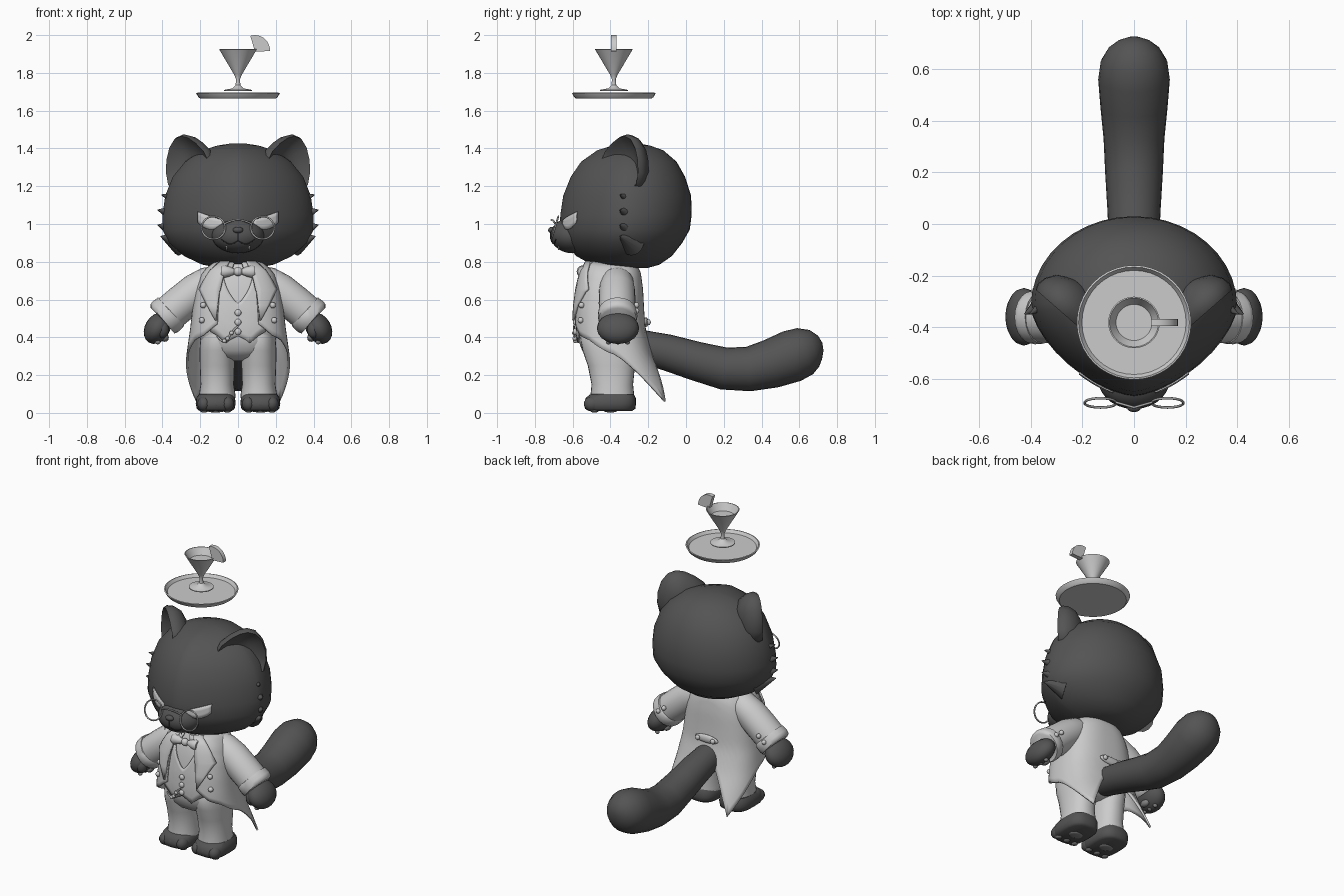
import bpy, bmesh, math
from mathutils import Vector, Matrix

if "Cube" in bpy.data.objects:
    bpy.data.objects.remove(bpy.data.objects["Cube"])


def material(name, v):
    m = bpy.data.materials.new(name)
    m.diffuse_color = (v, v, v, 1)
    m.use_nodes = True
    m.node_tree.nodes["Principled BSDF"].inputs["Base Color"].default_value = m.diffuse_color
    return m


FUR, CLOTH = material("dark fur", 0.088), material("light cloth", 0.6)
BLACK, METAL, PAD = material("black", 0.03), material("grey metal", 0.4), material("grey pad", 0.22)


def finish(bm, name, mat, thick=0, angle=50):
    bmesh.ops.recalc_face_normals(bm, faces=bm.faces)
    me = bpy.data.meshes.new(name)
    bm.to_mesh(me)
    bm.free()
    me.materials.append(mat)
    me.shade_smooth()
    me.set_sharp_from_angle(angle=math.radians(angle))
    ob = bpy.data.objects.new(name, me)
    bpy.context.collection.objects.link(ob)
    if thick:
        mod = ob.modifiers.new("thickness", "SOLIDIFY")
        mod.thickness, mod.offset = thick, 0
    return ob


def grid(name, rows, mat, wrap=True, caps=True, thick=0, angle=50):
    bm = bmesh.new()
    vs = [[bm.verts.new(p) for p in r] for r in rows]
    n = len(vs[0])
    for a, b in zip(vs, vs[1:]):
        for i in range(n if wrap else n - 1):
            j = (i + 1) % n
            bm.faces.new((a[i], a[j], b[j], b[i]))
    if caps and wrap:
        bm.faces.new(vs[0])
        bm.faces.new(vs[-1])
    return finish(bm, name, mat, thick, angle)


def ball(name, c, r, mat, rot=None, seg=20):
    bm = bmesh.new()
    r = r if isinstance(r, tuple) else (r, r, r)
    m = Matrix.Translation(c) @ (rot or Matrix()) @ Matrix.Diagonal((*r, 1))
    bmesh.ops.create_uvsphere(bm, u_segments=seg, v_segments=seg // 2, radius=1, matrix=m)
    return finish(bm, name, mat)


def cone(name, base, tip, r, mat):
    base, tip = Vector(base), Vector(tip)
    d = tip - base
    bm = bmesh.new()
    m = Matrix.Translation((base + tip) / 2) @ d.to_track_quat("Z", "Y").to_matrix().to_4x4()
    bmesh.ops.create_cone(bm, cap_ends=True, segments=12, radius1=r, radius2=0.002, depth=d.length, matrix=m)
    return finish(bm, name, mat)


def wire(name, pts, r, mat, cyclic=False):
    cu = bpy.data.curves.new(name, "CURVE")
    cu.dimensions, cu.bevel_depth, cu.bevel_resolution = "3D", r, 2
    sp = cu.splines.new("POLY")
    sp.points.add(len(pts) - 1)
    for p, q in zip(sp.points, pts):
        p.co = (*q, 1)
    sp.use_cyclic_u = cyclic
    cu.materials.append(mat)
    ob = bpy.data.objects.new(name, cu)
    bpy.context.collection.objects.link(ob)


def tube(name, path, mat, n=20):
    # path rows: x, y, z, radius
    P = [Vector(p[:3]) for p in path]
    rows = []
    for i, p in enumerate(path):
        d = (P[min(i + 1, len(P) - 1)] - P[max(i - 1, 0)]).normalized()
        u = d.cross(Vector((0, 1, 0) if abs(d.y) < 0.7 else (1, 0, 0))).normalized()
        v = d.cross(u)
        rows.append([P[i] + p[3] * (u * math.cos(k * math.tau / n) + v * math.sin(k * math.tau / n)) for k in range(n)])
    return grid(name, rows, mat)


def lathe(name, prof, y, mat, n=40):
    return grid(name, [[(r * math.cos(k * math.tau / n), y + r * math.sin(k * math.tau / n), z)
                        for k in range(n)] for r, z in prof], mat, angle=35)


def interp(table, z):
    t = sorted(table)
    if z <= t[0][0]:
        return t[0][1:]
    for a, b in zip(t, t[1:]):
        if z <= b[0]:
            f = (z - a[0]) / (b[0] - a[0])
            return [p + (q - p) * f for p, q in zip(a[1:], b[1:])]
    return t[-1][1:]


def surf(table, deg, z, p=0.75, off=0.0, cx=0.0):
    # point on a lofted body: 0 degrees is the front
    w, yf, yb = interp(table, z)
    a = math.radians(deg)
    s, c = math.sin(a), math.cos(a)
    if p > 1 and c < 0:
        p = 1
    x = (w + off) * math.copysign(abs(s) ** p, s)
    return Vector((cx + x, (yf + yb) / 2 - ((yb - yf) / 2 + off) * math.copysign(abs(c) ** p, c), z))


def loft(name, table, mat, p=0.75, cx=0.0, n=40):
    grid(name, [[surf(table, k * 360 / n, r[0], p, 0, cx) for k in range(n)] for r in sorted(table)], mat)


# head: height, half width, front, back
HEAD = [(.768, .10, -.42, -.2), (.785, .19, -.50, -.14), (.83, .285, -.58, -.075), (.90, .365, -.645, -.02),
        (.97, .40, -.67, .02), (1.05, .40, -.665, .03), (1.15, .385, -.65, .027), (1.25, .345, -.61, -.005),
        (1.33, .28, -.555, -.05), (1.39, .19, -.47, -.12), (1.415, .11, -.39, -.19), (1.426, .04, -.32, -.25)]
loft("head", HEAD, FUR, 1.3)
MC, MR = (0, -.60, .94), (.14, .118, .095)
ball("muzzle", MC, MR, FUR, seg=28)
ball("nose", (0, -.71, .968), (.028, .02, .017), FUR)


def on_muzzle(x, z):
    d = 1 - (x / MR[0]) ** 2 - ((z - MC[2]) / MR[2]) ** 2
    return (x, MC[1] - MR[1] * math.sqrt(max(d, 0)) - .001, z)


wire("mouth", [on_muzzle(i * .01, .912 - .018 * math.sin(abs(i) / 8 * math.pi)) for i in range(-9, 10)], .0025, BLACK)
wire("lip_cleft", [on_muzzle(0, z) for z in (.955, .93, .912)], .0025, BLACK)

EAR = [(0, 1.33), (.12, 1.39), (.3, 1.435), (.48, 1.465), (.64, 1.475), (.8, 1.458), (.92, 1.41),
       (.99, 1.34), (1.0, 1.27), (.95, 1.2), (.7, 1.17), (.4, 1.18), (.15, 1.24)]
for s in (-1, 1):
    # cupped ears facing forwards and outwards
    rows = []
    for k, d in ((.05, -.05), (.4, -.042), (.7, -.022), (.85, 0), (.94, .012), (1, -.01), (.96, -.045), (.78, -.085), (.4, -.115), (.05, -.125)):
        rows.append([])
        for u, z in EAR:
            u, z = .55 + (u - .55) * k, 1.31 + (z - 1.31) * k
            rows[-1].append((s * (.14 + .24 * u + d * .66), -.45 + .21 * u - d * .75, z))
    grid("ear", rows, FUR, angle=70)
    # cheek fur tufts
    for z, t, r in ((1.14, .405, .05), (1.06, .425, .07), (.98, .425, .075), (.92, .41, .07)):
        cone("cheek_tuft", (s * .30, -.28, z - .02), (s * t, -.35, z + .015), r, FUR)
    # slanted eyes laid on the face
    rows = [[], [], [], []]
    for i in range(9):
        f = i / 8
        x = .08 + .13 * f
        top, low = 1.02 + .045 * f, 1.015 - .045 * math.sin(math.pi * (.1 + .85 * f))
        for j in range(4):
            z = low + (top - low) * j / 3
            a = math.degrees(math.asin((x / interp(HEAD, z)[0]) ** (1 / 1.3)))
            rows[j].append(surf(HEAD, s * a, z, 1.3, .005))
    grid("eye", rows, CLOTH, False, thick=.006)
    cone("fang", (s * .06, -.672, .895), (s * .06, -.675, .862), .008, CLOTH)
    # spectacles
    wire("spectacle_rim", [(s * (.13 + .062 * math.cos(t * math.tau / 32)), -.694 + .018 * math.sin(t * math.tau / 32),
                            .98 + .06 * math.sin(t * math.tau / 32)) for t in range(32)], .005, METAL, True)
wire("spectacle_bridge", [(.07 * i / 5, -.712 + .02 * abs(i) / 5, 1.0 + .022 * math.cos(i / 5 * 1.5)) for i in range(-5, 6)], .005, METAL)

# torso, hips and trouser legs
TORSO = [(.275, .05, -.45, -.33), (.295, .125, -.52, -.27), (.33, .175, -.55, -.25), (.38, .197, -.568, -.245),
         (.45, .22, -.572, -.24), (.55, .218, -.567, -.245),
         (.65, .2, -.552, -.25), (.74, .165, -.53, -.265), (.80, .1, -.5, -.29)]
loft("torso", TORSO, CLOTH)
LEG = [(.08, .096, -.505, -.275), (.1, .096, -.505, -.275), (.15, .088, -.5, -.28), (.25, .092, -.52, -.27),
       (.33, .094, -.548, -.255), (.4, .088, -.56, -.25), (.45, .075, -.54, -.27)]
COAT = [(.06, .285, -.55, -.055), (.2, .28, -.57, -.128), (.3, .268, -.58, -.178), (.44, .248, -.592, -.22), (.55, .235, -.587, -.228),
        (.65, .218, -.572, -.233), (.74, .185, -.55, -.245), (.77, .155, -.535, -.26), (.80, .115, -.515, -.28)]

# tailcoat with a hem falling to two points behind
HEM = [(20, .47), (40, .41), (60, .385), (90, .31), (112, .2), (125, .12), (135, .06), (150, .17), (170, .33), (180, .4)]
cols = [20 + 5 * i for i in range(65)]
rows = []
for j in range(15):
    rows.append([])
    for a in cols:
        h = interp(HEM, min(a, 360 - a))[0]
        rows[-1].append(surf(COAT, a, .8 + (h - .8) * j / 14))
grid("tailcoat", rows, CLOTH, False, thick=.012)

# waistcoat with a V neck and two hem points
NECK, VHEM = [(0, .58), (20, .73), (34, .74)], [(0, .405), (12, .37), (24, .41), (34, .43)]
grid("waistcoat", [[surf(TORSO, a, interp(NECK, abs(a))[0] * (1 - j / 8) + interp(VHEM, abs(a))[0] * j / 8, off=.008)
                    for a in range(-34, 35, 2)] for j in range(9)], CLOTH, False, thick=.008)
for z in (.53, .48, .43):
    ball("waistcoat_button", surf(TORSO, 0, z, off=.016), (.018, .012, .018), CLOTH, seg=12)

# watch chain with a fob
chain = [surf(TORSO, -22 * t, .46 - .08 * math.sin(2.4 * t), off=.022) for t in [i / 10 for i in range(11)]]
wire("watch_chain", chain, .005, CLOTH)
for i in (2, 4, 6):
    ball("chain_fob", chain[i], .012, CLOTH, seg=10)

# bow tie
ball("bow_knot", (0, -.55, .748), (.024, .022, .024), CLOTH)
for s in (-1, 1):
    bow = [(s * x, -.545, .748, r) for x, r in ((.015, .012), (.04, .024), (.075, .034), (.09, .028))]
    tube("bow_wing", bow, CLOTH, 12)
    # lapels and shirt collar
    LAP = [(.80, 14, 40), (.75, 15, 46), (.70, 16, 52), (.655, 17, 58), (.64, 18, 52), (.57, 19, 35), (.49, 20, 21)]
    grid("lapel", [[surf(COAT, s * (a + (b - a) * k / 5), z, off=.016) for k in range(6)] for z, a, b in LAP],
         CLOTH, False, thick=.012)
    grid("shirt_collar", [[(s * .02, -.53, .795), (s * .1, -.5, .8)], [(s * .03, -.545, .765), (s * .1, -.535, .73)]],
         CLOTH, False, thick=.01)
    for z in (.57, .49):
        ball("coat_button", surf(COAT, s * 44, z, off=.01), .016, CLOTH, seg=12)

    # sleeves, cuffs and mitten paws
    tube("sleeve", [(s * x, -.365, z, r) for x, z, r in ((.1, .715, .07), (.15, .69, .088), (.22, .645, .096), (.3, .58, .097),
                                                         (.36, .53, .096), (.395, .5, .092))], CLOTH)
    tube("cuff", [(s * x, -.362, z, r) for x, z, r in ((.352, .537, .096), (.356, .533, .103), (.385, .509, .105), (.4, .497, .1),
                                                       (.402, .495, .085))], CLOTH)
    for x, z in ((.345, .57), (.385, .54)):
        ball("cuff_button", (s * x, -.262, z), .015, CLOTH, seg=12)
    tilt = Matrix.Rotation(s * math.radians(-30), 4, "Y")
    ball("paw", (s * .427, -.36, .448), (.066, .112, .088), FUR, tilt)
    ball("thumb", (s * .40, -.43, .44), (.035, .035, .045), FUR, seg=14)
    ball("palm_pad", (s * .388, -.36, .398), (.022, .035, .022), PAD, seg=12)
    for y in (-.41, -.36, -.31):
        ball("finger_pad", (s * .425, y, .374), (.015, .014, .012), PAD, seg=10)

    # legs and feet
    loft("trouser_leg", LEG, CLOTH, .9, s * .11, 28)
    FOOT = [(.01, .085, -.515, -.285), (.022, .1, -.535, -.268), (.05, .106, -.54, -.265), (.08, .102, -.53, -.266), (.1, .088, -.505, -.276)]
    loft("foot", FOOT, FUR, .7, s * .118, 28)
    for dx in (-.062, 0, .062):
        ball("toe", (s * .118 + dx, -.495, .048), (.036, .046, .04), FUR, seg=14)
        ball("toe_pad", (s * .118 + dx, -.485, .011), (.02, .022, .01), PAD, seg=12)
    ball("sole_pad", (s * .118, -.40, .01), (.045, .035, .008), PAD, seg=16)

    # half belt buttons
    ball("belt_button", (s * .055, -.198, .48), (.016, .012, .016), CLOTH, seg=12)
ball("half_belt", (0, -.213, .48), (.085, .014, .026), CLOTH)

# bushy tail
tube("tail", [(0, *p) for p in ((-.27, .36, .085), (-.1, .32, .096), (.05, .275, .103), (.2, .235, .112), (.33, .232, .118), (.45, .26, .13),
                                (.56, .3, .139), (.63, .327, .129), (.68, .342, .1), (.71, .348, .062), (.725, .35, .02))], FUR, 24)

# tray, cocktail glass and fruit slice
Y = -.382
lathe("tray", [(.01, 1.664), (.2, 1.664), (.21, 1.672), (.222, 1.693), (.215, 1.695), (.202, 1.676), (.01, 1.676)], Y, CLOTH)
lathe("glass", [(.01, 1.705), (.074, 1.705), (.074, 1.71), (.03, 1.718), (.013, 1.735), (.01, 1.765), (.02, 1.79),
                (.1, 1.925), (.095, 1.926), (.07, 1.882), (.01, 1.882)], Y, CLOTH)
arc = [(.09 + .08 * math.cos(math.radians(a)), 1.916 + .084 * math.sin(math.radians(a))) for a in range(0, 117, 9)] + [(.09, 1.912)]
grid("fruit_slice", [[(x, Y + d, z) for x, z in arc] for d in (-.014, .014)], CLOTH, angle=30)
